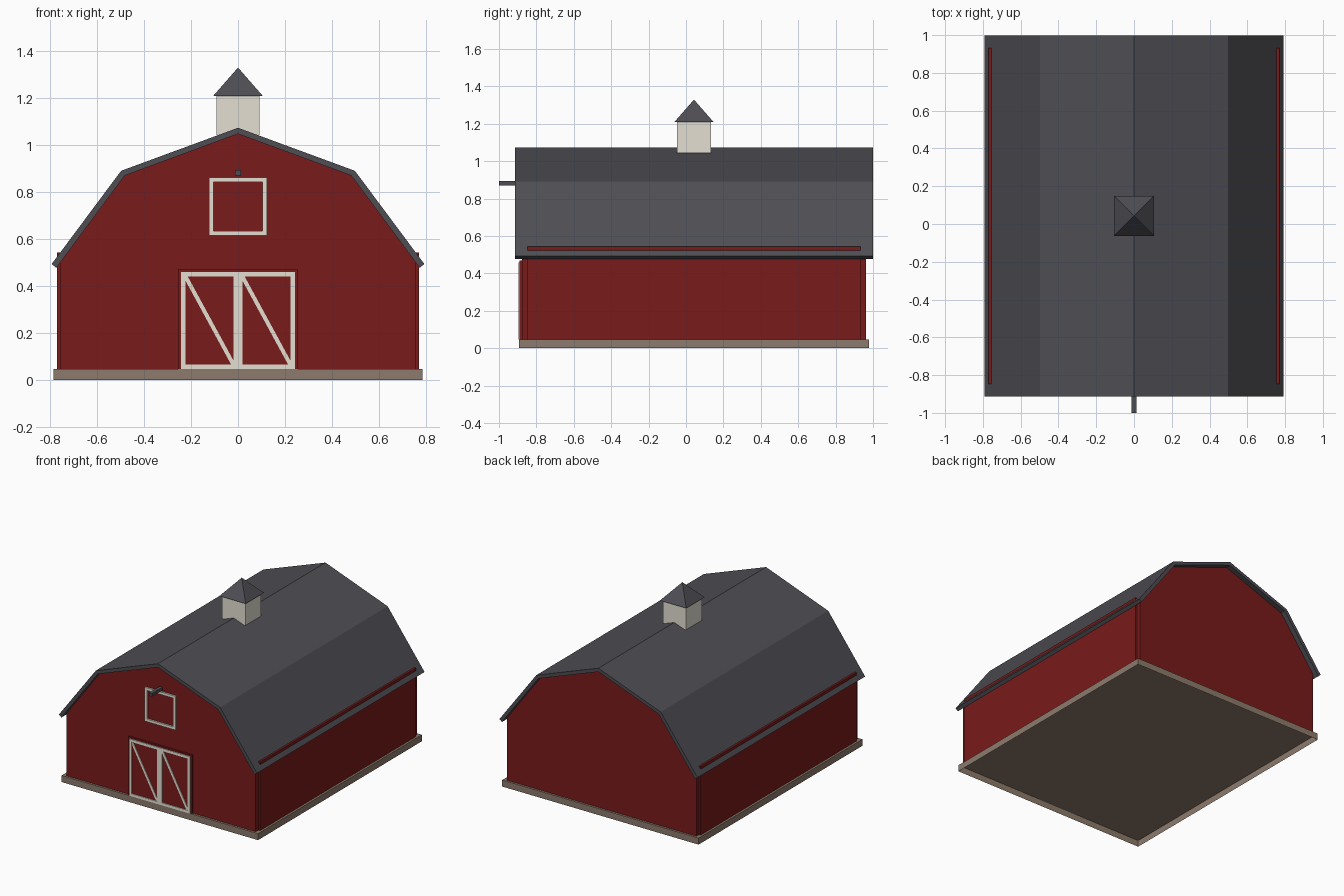
import bpy, bmesh, math
from mathutils import Matrix, Vector

if "Cube" in bpy.data.objects:
    bpy.data.objects.remove(bpy.data.objects["Cube"])

CY = 0.0425   # middle of the building along y
BASE = 0.047  # top of the foundation


def material(name, rgb):
    m = bpy.data.materials.new(name)
    m.diffuse_color = (*rgb, 1)
    m.use_nodes = True
    m.node_tree.nodes["Principled BSDF"].inputs["Base Color"].default_value = m.diffuse_color
    return m


RED = material("barn red", (0.195, 0.0105, 0.0105))
GREY = material("roof grey", (0.075, 0.075, 0.087))
CREAM = material("cream trim", (0.77, 0.74, 0.64))
STONE = material("foundation stone", (0.265, 0.198, 0.15))


def finish(name, bm, mat, open_below=False):
    bmesh.ops.recalc_face_normals(bm, faces=bm.faces)
    if open_below:  # leave out the faces that point down
        down = [f for f in bm.faces if f.normal.z < -0.9]
        bmesh.ops.delete(bm, geom=down, context='FACES_ONLY')
    mesh = bpy.data.meshes.new(name)
    bm.to_mesh(mesh)
    bm.free()
    mesh.materials.append(mat)
    ob = bpy.data.objects.new(name, mesh)
    bpy.context.collection.objects.link(ob)
    return ob


def add_box(bm, x0, x1, y0, y1, z0, z1):
    m = Matrix.Translation(((x0 + x1) / 2, (y0 + y1) / 2, (z0 + z1) / 2))
    bmesh.ops.create_cube(bm, size=1, matrix=m @ Matrix.Diagonal((x1 - x0, y1 - y0, z1 - z0, 1)))


def box(name, mat, *dims, open_below=False):
    bm = bmesh.new()
    add_box(bm, *dims)
    return finish(name, bm, mat, open_below)


def add_prism(bm, points, y0, y1):
    """Extrude an x-z outline along y."""
    face = bm.faces.new([bm.verts.new((x, y0, z)) for x, z in points])
    ext = bmesh.ops.extrude_face_region(bm, geom=[face], use_keep_orig=True)["geom"]
    verts = [v for v in ext if isinstance(v, bmesh.types.BMVert)]
    bmesh.ops.translate(bm, verts=verts, vec=(0, y1 - y0, 0))


def prism(name, mat, points, y0, y1, open_below=False):
    bm = bmesh.new()
    add_prism(bm, points, y0, y1)
    return finish(name, bm, mat, open_below)


def add_frame(bm, x0, x1, z0, z1, w, y0, y1):
    """Four flat boards around a rectangle."""
    add_box(bm, x0, x0 + w, y0, y1, z0, z1)
    add_box(bm, x1 - w, x1, y0, y1, z0, z1)
    add_box(bm, x0 + w, x1 - w, y0, y1, z0, z0 + w)
    add_box(bm, x0 + w, x1 - w, y0, y1, z1 - w, z1)


def mirrored(half):
    return half + [(-x, z) for x, z in reversed(half) if x > 0]


# Foundation, hollow underneath
box("foundation", STONE, -0.785, 0.785, CY - 0.935, CY + 0.935, 0, BASE, open_below=True)

# Gambrel body with both gable ends
body = mirrored([(0, 1.05), (0.483, 0.873), (0.756, 0.503), (0.756, BASE)])
prism("barn_body", RED, body, CY - 0.92, CY + 0.92, open_below=True)

# Side wall panels, whose tops break through the roof
for s, side in ((-1, "left"), (1, "right")):
    xs = sorted((s * 0.74, s * 0.77))
    box(side + "_side_wall", RED, *xs, CY - 0.89, CY + 0.89, BASE, 0.543, open_below=True)

# Gambrel roof shell
outer = [(0, 1.073), (0.497, 0.89), (0.792, 0.494)]
inner = [(0, 1.047), (0.481, 0.87), (0.772, 0.478)]
shell = [(-x, z) for x, z in reversed(outer)] + outer[1:]
shell += list(reversed(inner)) + [(-x, z) for x, z in inner[1:]]
prism("gambrel_roof", GREY, shell, CY - 0.9565, CY + 0.9565)

# Door surround
FRONT = CY - 0.92
box("door_surround", RED, -0.255, 0.255, FRONT - 0.012, FRONT, BASE, 0.47, open_below=True)

# Double doors: frame and diagonal brace each
W = 0.019
for side, x0 in (("left", -0.242), ("right", 0.0)):
    x1 = x0 + 0.242
    bm = bmesh.new()
    add_frame(bm, x0, x1, BASE, 0.459, W, FRONT - 0.018, FRONT - 0.011)
    a, b = Vector((x0 + 0.016, 0.446)), Vector((x1 - 0.016, 0.06))
    n = Vector((b.y - a.y, a.x - b.x)).normalized() * 0.0085
    add_prism(bm, [a + n, b + n, b - n, a - n], FRONT - 0.017, FRONT - 0.011)
    finish(side + "_door_trim", bm, CREAM)

# Loft hatch frame
bm = bmesh.new()
add_frame(bm, -0.124, 0.124, 0.616, 0.861, 0.019, FRONT - 0.012, FRONT + 0.002)
finish("loft_hatch_trim", bm, CREAM)

# Hoist beam over the hatch
box("hoist_beam", GREY, -0.012, 0.012, -1.0, FRONT + 0.02, 0.871, 0.893)

# Cupola and its pyramid roof
box("cupola", CREAM, -0.092, 0.092, CY - 0.091, CY + 0.091, 1.043, 1.21, open_below=True)
bm = bmesh.new()
bmesh.ops.create_cone(bm, cap_ends=True, segments=4, radius1=0.105 * math.sqrt(2), radius2=0, depth=0.12,
                      matrix=Matrix.Translation((0, CY, 1.269)) @ Matrix.Rotation(math.pi / 4, 4, 'Z'))
finish("cupola_roof", bm, GREY)
